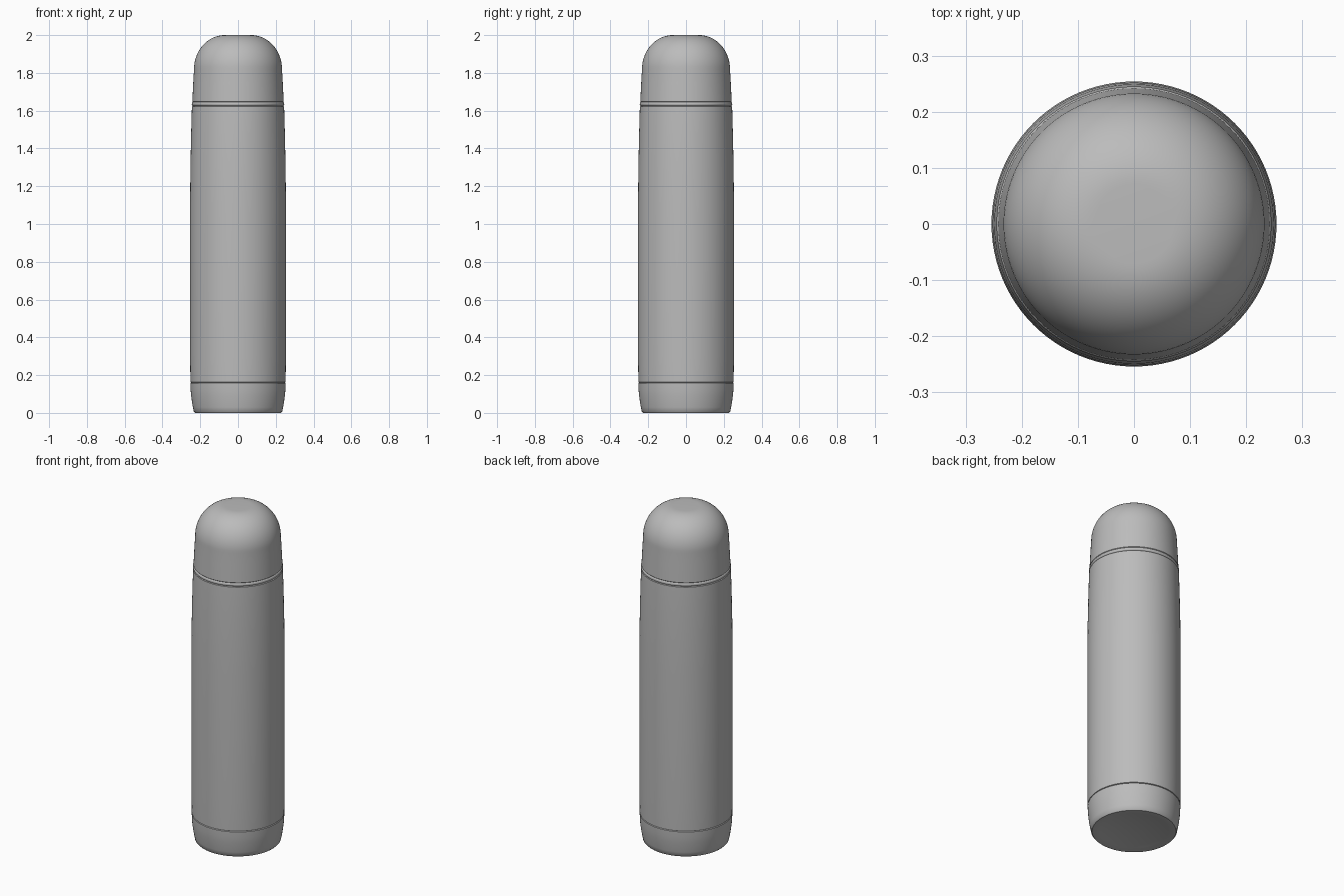
import bpy, bmesh, math

cube = bpy.data.objects.get("Cube")
if cube:
    bpy.data.objects.remove(cube, do_unlink=True)

grey = bpy.data.materials.new("brushed grey")
grey.use_nodes = True
GREY = (0.5, 0.5, 0.5, 1)
grey.diffuse_color = GREY
grey.node_tree.nodes["Principled BSDF"].inputs["Base Color"].default_value = GREY


def lathe(name, profile, sides=96):
    """Spin (radius, height) points about the z axis, bottom to top."""
    bm = bmesh.new()
    rings = []
    for r, z in profile:
        if r < 1e-5:
            rings.append([bm.verts.new((0, 0, z))] * sides)
        else:
            rings.append([bm.verts.new((r * math.cos(a), r * math.sin(a), z))
                          for a in (math.tau * i / sides for i in range(sides))])
    for low, high in zip(rings, rings[1:]):
        for i in range(sides):
            j = (i + 1) % sides
            bm.faces.new(list(dict.fromkeys((low[i], low[j], high[j], high[i]))))
    bmesh.ops.recalc_face_normals(bm, faces=bm.faces)
    mesh = bpy.data.meshes.new(name)
    bm.to_mesh(mesh)
    bm.free()
    mesh.materials.append(grey)
    obj = bpy.data.objects.new(name, mesh)
    bpy.context.collection.objects.link(obj)
    bpy.ops.object.select_all(action='DESELECT')
    obj.select_set(True)
    bpy.context.view_layer.objects.active = obj
    bpy.ops.object.shade_smooth_by_angle(angle=math.radians(35))
    return obj


def arc(cr, cz, rr, rz, start, end, steps):
    """Points of an elliptical arc, angles in degrees."""
    return [(cr + rr * math.cos(t), cz + rz * math.sin(t))
            for t in (math.radians(start + (end - start) * i / steps)
                      for i in range(steps + 1))]


# Base cup with a shallow hollow underneath
hollow = [(0.215 * i / 8, 0.02 * (1 - (i / 8) ** 2)) for i in range(9)]
lathe("base_cup", hollow + [(0.228, 0), (0.234, 0.006), (0.239, 0.03),
                            (0.244, 0.06), (0.248, 0.09), (0.251, 0.12),
                            (0.252, 0.157), (0.247, 0.16), (0, 0.16)])

# Long body, tapering slightly toward the shoulder
lathe("body", [(0, 0.16), (0.247, 0.16), (0.252, 0.163), (0.254, 0.3),
               (0.254, 1.1), (0.252, 1.3), (0.249, 1.45), (0.245, 1.6),
               (0.244, 1.622), (0.238, 1.625), (0, 1.625)])

# Narrow bead between body and lid
lathe("lid_bead", [(0, 1.625)] + arc(0.238, 1.635, 0.007, 0.01, -90, 90, 10)
      + [(0, 1.645)])

# Domed cup lid with a small flat crown
lathe("cup_lid", [(0, 1.645), (0.239, 1.645), (0.242, 1.648), (0.237, 1.75)]
      + arc(0.07, 1.82, 0.163, 0.18, 0, 90, 20) + [(0, 2.0)])
